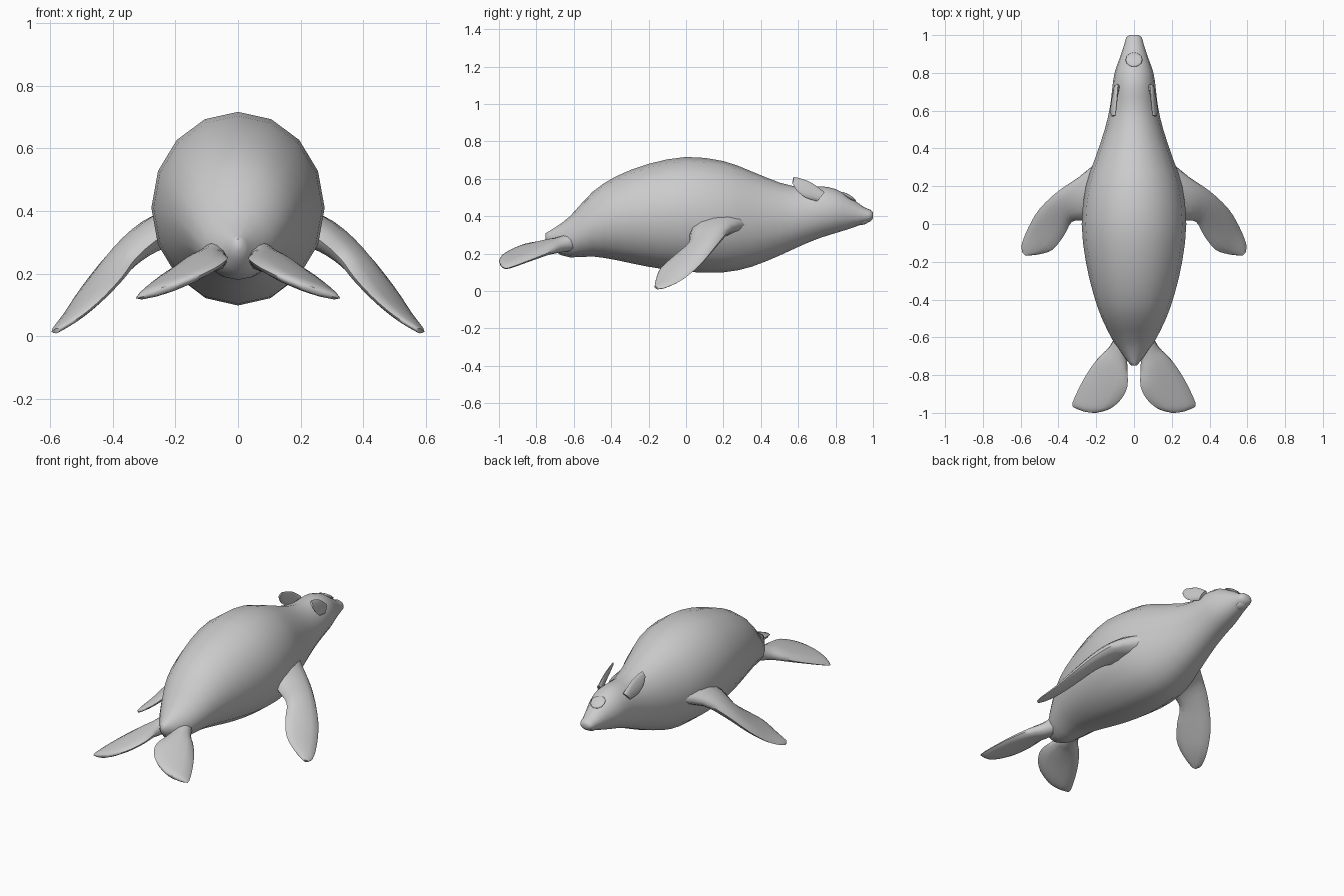
import bpy
import bmesh
from math import cos, sin, tau, radians
from mathutils import Vector

default_cube = bpy.data.objects.get("Cube")
if default_cube:
    bpy.data.objects.remove(default_cube, do_unlink=True)

# One plain grey hide
hide = bpy.data.materials.new("grey_hide")
hide.use_nodes = True
grey = (0.6, 0.6, 0.6, 1)
hide.diffuse_color = grey
hide.node_tree.nodes["Principled BSDF"].inputs["Base Color"].default_value = grey


def refine(stations, steps):
    """Insert stations along a smooth curve through the given ones."""
    points = [Vector(s) for s in stations]
    padded = [points[0]] + points + [points[-1]]
    result = []
    for a, b, c, d in zip(padded, padded[1:], padded[2:], padded[3:]):
        for i in range(steps):
            t = i / steps
            result.append(b + (c - a) * t / 2
                          + (a - b * 2.5 + c * 2 - d / 2) * t * t
                          + ((b - c) * 1.5 + (d - a) / 2) * t ** 3)
    return result + [points[-1]]


def finish(name, bm, mirrored=False):
    """Turn a bmesh into a smooth grey object, optionally mirrored in x."""
    bmesh.ops.recalc_face_normals(bm, faces=bm.faces)
    mesh = bpy.data.meshes.new(name)
    bm.to_mesh(mesh)
    bm.free()
    mesh.materials.append(hide)
    part = bpy.data.objects.new(name, mesh)
    bpy.context.collection.objects.link(part)
    bpy.ops.object.select_all(action="DESELECT")
    bpy.context.view_layer.objects.active = part
    part.select_set(True)
    bpy.ops.object.shade_smooth_by_angle(angle=radians(60))
    if mirrored:
        mirror = part.modifiers.new("mirror", "MIRROR")
        mirror.use_mirror_merge = False
    return part


def loft(name, rings, mirrored=False):
    """Skin a row of equal rings and cap both ends."""
    bm = bmesh.new()
    loops = [[bm.verts.new(p) for p in ring] for ring in rings]
    for low, high in zip(loops, loops[1:]):
        for i in range(len(low)):
            j = (i + 1) % len(low)
            bm.faces.new((low[i], low[j], high[j], high[i]))
    bm.faces.new(loops[0])
    bm.faces.new(loops[-1])
    return finish(name, bm, mirrored)


def oval(centre, across, up, sides):
    """Points of an ellipse spanned by two half axes."""
    return [centre + across * sin(tau * i / sides) + up * cos(tau * i / sides)
            for i in range(sides)]


def blade(name, stations, sides=12):
    """Mirrored fin; each station is front edge, back edge, thickness."""
    rows = refine([(*front, *back, thick) for front, back, thick in stations], 3)
    edges = [(Vector(r[:3]), Vector(r[3:6]), r[6]) for r in rows]
    middles = [(front + back) / 2 for front, back, thick in edges]
    rings = []
    for i, (front, back, thick) in enumerate(edges):
        along = middles[min(i + 1, len(edges) - 1)] - middles[max(i - 1, 0)]
        chord = (front - back) / 2
        normal = chord.cross(along).normalized()
        rings.append(oval(middles[i], chord, normal * thick / 2, sides))
    return loft(name, rings, mirrored=True)


def pebble(name, centre, size, tilt=0):
    """Small flattened ball."""
    bm = bmesh.new()
    bmesh.ops.create_uvsphere(bm, u_segments=12, v_segments=8, radius=1)
    part = finish(name, bm)
    part.location, part.scale = centre, size
    part.rotation_euler.x = tilt


# Body from tail to snout: y, top, bottom, half width
body_stations = [
    (-.75, .31, .27, .015), (-.7, .34, .21, .055), (-.62, .4, .18, .11),
    (-.5, .53, .185, .17), (-.37, .615, .165, .215), (-.2, .68, .13, .255),
    (0, .717, .103, .277), (.2, .695, .1, .255), (.35, .64, .13, .205),
    (.5, .58, .19, .155), (.62, .555, .245, .127), (.72, .56, .285, .115),
    (.8, .545, .31, .103), (.88, .5, .335, .075), (.95, .45, .36, .052),
    (.985, .435, .372, .042), (1, .42, .39, .025),
]
body_rings = []
for y, top, bottom, half in refine(body_stations, 2):
    middle = Vector((0, y, (top + bottom) / 2))
    body_rings.append(oval(middle, Vector((half, 0, 0)),
                           Vector((0, 0, (top - bottom) / 2)), 16))
loft("body", body_rings)

# Front flippers, shoulder to tip
blade("front_flippers", [
    ((.17, .35, .36), (.17, .04, .37), .14),
    ((.29, .25, .34), (.27, .02, .3), .1),
    ((.4, .175, .26), (.33, .01, .245), .075),
    ((.5, .08, .145), (.37, -.06, .19), .055),
    ((.56, -.02, .06), (.43, -.135, .125), .04),
    ((.595, -.11, .018), (.5, -.16, .065), .025),
    ((.59, -.15, .012), (.57, -.168, .022), .015),
])

# Hind flippers, hip to tip
blade("hind_flippers", [
    ((.09, -.57, .26), (.02, -.58, .28), .1),
    ((.13, -.65, .24), (.035, -.7, .255), .085),
    ((.19, -.71, .215), (.035, -.77, .255), .07),
    ((.26, -.81, .175), (.035, -.86, .245), .055),
    ((.325, -.945, .125), (.07, -.93, .22), .045),
    ((.31, -.975, .125), (.13, -.98, .19), .035),
    ((.27, -.99, .135), (.2, -1, .16), .02),
])

# Ears swept back from the sides of the head
blade("ears", [
    ((.085, .74, .53), (.1, .7, .48), .03),
    ((.09, .67, .58), (.118, .64, .5), .022),
    ((.095, .61, .603), (.123, .595, .535), .018),
    ((.1, .575, .61), (.118, .57, .575), .012),
])

# Round forehead bump and lower lip
pebble("forehead_bump", (0, .87, .503), (.045, .045, .012), radians(-32))
pebble("lower_lip", (0, .95, .372), (.034, .035, .016), radians(20))
